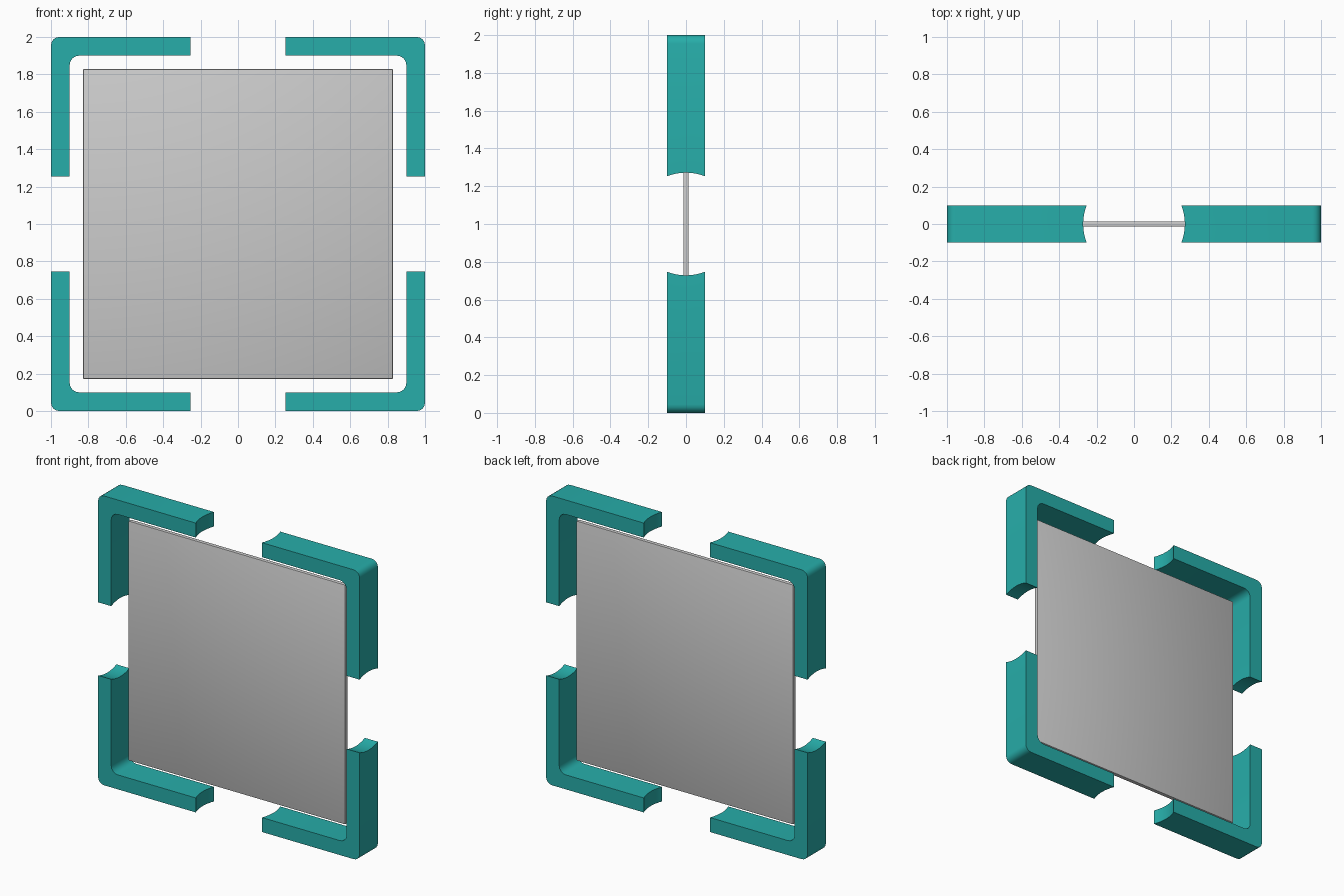
import bpy, bmesh
from math import sin, cos, pi

if "Cube" in bpy.data.objects:
    bpy.data.objects.remove(bpy.data.objects["Cube"])

HALF, WALL, DEPTH = 1.0, 0.1, 0.1   # frame half size, wall thickness, half depth
MID = 1.0                           # height of the centre


def rounded_square(half, radius, steps=4):
    pts = []
    for q, (sx, sz) in enumerate([(1, 1), (-1, 1), (-1, -1), (1, -1)]):
        for i in range(steps + 1):
            a = (q + i / steps) * pi / 2
            pts.append((sx * (half - radius) + radius * cos(a),
                        MID + sz * (half - radius) + radius * sin(a)))
    return pts


def finish(obj):
    bpy.ops.object.select_all(action='DESELECT')
    obj.select_set(True)
    bpy.context.view_layer.objects.active = obj
    for m in list(obj.modifiers):
        bpy.ops.object.modifier_apply(modifier=m.name)
    bpy.ops.object.shade_smooth_by_angle(angle=pi / 6)


# Square ring with rounded corners
bm = bmesh.new()
loops = [[bm.verts.new((x, y, z)) for x, z in rounded_square(h, r)]
         for h, r, y in [(HALF, 0.045, -DEPTH), (HALF, 0.045, DEPTH),
                         (HALF - WALL, 0.05, DEPTH), (HALF - WALL, 0.05, -DEPTH)]]
n = len(loops[0])
for k in range(4):
    a, b = loops[k], loops[(k + 1) % 4]
    for i in range(n):
        j = (i + 1) % n
        bm.faces.new((a[i], a[j], b[j], b[i]))
bmesh.ops.recalc_face_normals(bm, faces=bm.faces)
mesh = bpy.data.meshes.new("corner_brackets")
bm.to_mesh(mesh)
bm.free()
frame = bpy.data.objects.new("corner_brackets", mesh)
bpy.context.collection.objects.link(frame)

teal = bpy.data.materials.new("teal")
teal.diffuse_color = (0.02, 0.42, 0.40, 1)
teal.use_nodes = True
teal.node_tree.nodes["Principled BSDF"].inputs["Base Color"].default_value = teal.diffuse_color
mesh.materials.append(teal)

# Round cutters that leave four corners with concave ends
cutters = []
for rot in [(0, 0, 0), (0, pi / 2, 0)]:
    bpy.ops.mesh.primitive_cylinder_add(vertices=64, radius=0.272, depth=3,
                                        location=(0, 0, MID), rotation=rot)
    cutter = bpy.context.object
    cutter.name = "gap_cutter"
    cutter.hide_render = True
    cutters.append(cutter)
    mod = frame.modifiers.new("gap", 'BOOLEAN')
    mod.operation = 'DIFFERENCE'
    mod.solver = 'EXACT'
    mod.object = cutter
finish(frame)
for cutter in cutters:
    bpy.data.objects.remove(cutter)

# Thin centre panel
bpy.ops.mesh.primitive_cube_add(size=2, location=(0, 0, MID))
panel = bpy.context.object
panel.name = "panel"
panel.scale = (0.828, 0.014, 0.828)
bpy.ops.object.transform_apply(location=False, rotation=False, scale=True)
bevel = panel.modifiers.new("bevel", 'BEVEL')
bevel.width = 0.004
bevel.segments = 2
finish(panel)
